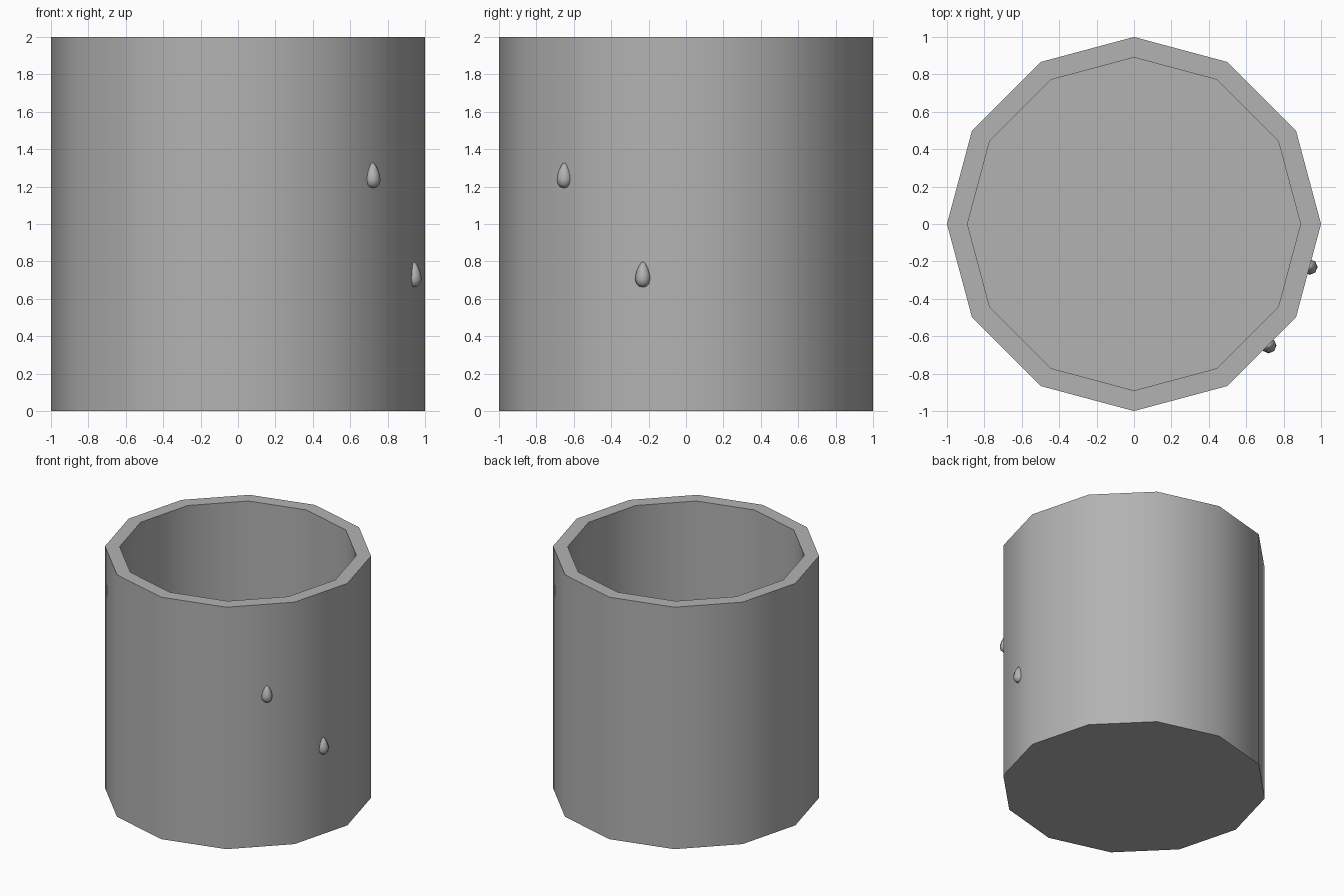
import bpy
import bmesh
from math import radians
from mathutils import Vector

cube = bpy.data.objects.get("Cube")
if cube:
    bpy.data.objects.remove(cube, do_unlink=True)

SIDES, RADIUS, HEIGHT = 12, 1.0, 2.0
WALL, FLOOR = 0.106, 0.11

# Single grey material
grey = bpy.data.materials.new("plain grey")
grey.use_nodes = True
colour = (0.45, 0.45, 0.45, 1)
grey.diffuse_color = colour
grey.node_tree.nodes["Principled BSDF"].inputs["Base Color"].default_value = colour


def add_part(name, bm, location, angle):
    """Turn a bmesh into a smooth object with edges above the angle kept sharp."""
    mesh = bpy.data.meshes.new(name)
    bmesh.ops.recalc_face_normals(bm, faces=bm.faces)
    bm.to_mesh(mesh)
    bm.free()
    mesh.materials.append(grey)
    obj = bpy.data.objects.new(name, mesh)
    obj.location = location
    bpy.context.collection.objects.link(obj)
    bpy.ops.object.select_all(action="DESELECT")
    obj.select_set(True)
    bpy.context.view_layer.objects.active = obj
    bpy.ops.object.shade_smooth_by_angle(angle=radians(angle))
    return obj


# Cup: twelve-sided cylinder, top face inset and pushed down to the floor
bm = bmesh.new()
bmesh.ops.create_cone(bm, cap_ends=True, segments=SIDES, radius1=RADIUS,
                      radius2=RADIUS, depth=HEIGHT)
top = max(bm.faces, key=lambda f: f.calc_center_median().z)
bmesh.ops.inset_individual(bm, faces=[top], thickness=WALL, use_even_offset=True)
hollow = bmesh.ops.extrude_discrete_faces(bm, faces=[top])["faces"][0]
bmesh.ops.translate(bm, verts=hollow.verts, vec=Vector((0, 0, FLOOR - HEIGHT)))
add_part("cup", bm, (0, 0, HEIGHT / 2), 40)


# Droplets: small spheres narrowed towards the top, half sunk in the wall
def add_droplet(name, location, radius=0.039, half_height=0.068, taper=0.4):
    bm = bmesh.new()
    bmesh.ops.create_uvsphere(bm, u_segments=8, v_segments=8, radius=1)
    for v in bm.verts:
        width = radius * (1 - taper * v.co.z)
        v.co = Vector((v.co.x * width, v.co.y * width, v.co.z * half_height))
    add_part(name, bm, location, 80)


add_droplet("upper_droplet", (0.72, -0.65, 1.26))
add_droplet("lower_droplet", (0.94, -0.23, 0.73))
